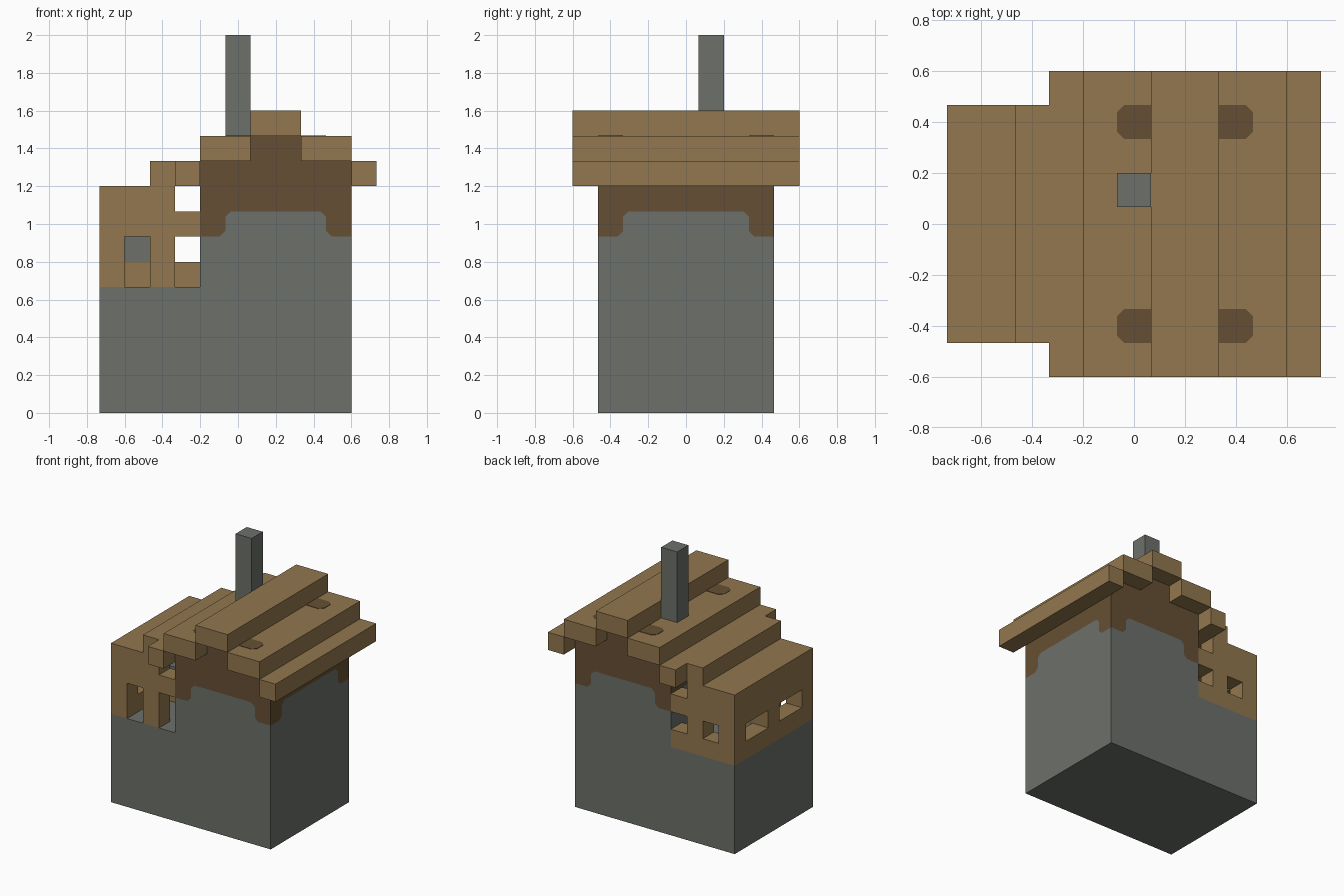
import bpy
import bmesh
from itertools import product

U = 2 / 15  # one building block

if "Cube" in bpy.data.objects:
    bpy.data.objects.remove(bpy.data.objects["Cube"], do_unlink=True)


def material(name, rgb):
    lin = [((c / 255 + 0.055) / 1.055) ** 2.4 for c in rgb] + [1]
    m = bpy.data.materials.new(name)
    m.use_nodes = True
    m.diffuse_color = lin
    m.node_tree.nodes["Principled BSDF"].inputs["Base Color"].default_value = lin
    return m


stone = material("grey stone", (108, 112, 106))
timber = material("light timber", (146, 119, 78))
plank = material("dark planks", (102, 79, 51))


def finish(bm, name, mats):
    """Weld, orient, scale from blocks to units and add to the scene."""
    bmesh.ops.remove_doubles(bm, verts=bm.verts, dist=0.001)
    bmesh.ops.recalc_face_normals(bm, faces=bm.faces)
    for v in bm.verts:
        v.co *= U
    mesh = bpy.data.meshes.new(name)
    bm.to_mesh(mesh)
    bm.free()
    for m in mats:
        mesh.materials.append(m)
    obj = bpy.data.objects.new(name, mesh)
    bpy.context.collection.objects.link(obj)
    return obj


def blocks(x0, x1, y0, y1, z0, z1):
    """Set of unit blocks filling a box."""
    return {(x0 + i, y0 + j, z0 + k) for i, j, k in
            product(range(int(x1 - x0)), range(int(y1 - y0)), range(int(z1 - z0)))}


def build_blocks(name, cells, mat):
    """Skin a set of blocks, then join the flat areas."""
    bm = bmesh.new()
    for cell in cells:
        for axis, side in product(range(3), (0, 1)):
            near = list(cell)
            near[axis] += 2 * side - 1
            if tuple(near) in cells:
                continue
            quad = []
            for a, b in ((0, 0), (1, 0), (1, 1), (0, 1)):
                p = list(cell)
                p[axis] += side
                p[(axis + 1) % 3] += a
                p[(axis + 2) % 3] += b
                quad.append(bm.verts.new(p))
            bm.faces.new(quad)
    bmesh.ops.remove_doubles(bm, verts=bm.verts, dist=0.001)
    bmesh.ops.dissolve_limit(bm, angle_limit=0.01, verts=bm.verts, edges=bm.edges)
    return finish(bm, name, [mat])


# House body: stone walls with a notched border below dark planks
def border(a, b, c=0.22):
    half = [(0, 7), (1 - c, 7), (1, 7 + c), (1, 8 - c), (1 + c, 8)]
    return [(a + t, z) for t, z in half] + [(b - t, z) for t, z in reversed(half)]


bm = bmesh.new()


def panel(points, mat):
    f = bm.faces.new([bm.verts.new(p) for p in points])
    f.material_index = mat


W, E, M, D = -5.5, 4.5, -1.5, 3.5  # west, east, inner wall, half depth
long_edge, short_edge = border(M, E), border(-D, D)
gable = [(E, 10), (2.5, 10), (2.5, 11), (0.5, 11), (0.5, 10), (M, 10)]
for y in (-D, D):
    lower = [(E, 0), (W, 0), (W, 5), (M, 5)] + long_edge
    panel([(x, y, z) for x, z in lower], 0)
    panel([(x, y, z) for x, z in long_edge + gable], 1)
for x, floor in ((E, 0), (M, 5)):
    panel([(x, y, z) for y, z in [(D, floor), (-D, floor)] + short_edge], 0)
    panel([(x, y, z) for y, z in short_edge + [(D, 10), (-D, 10)]], 1)


def strip(p, q, mat):
    panel([(*p[:1], -D, p[1]), (*q[:1], -D, q[1]), (*q[:1], D, q[1]), (*p[:1], D, p[1])], mat)


for p, q in zip(gable, gable[1:]):
    strip(p, q, 1)
for p, q in (((W, 0), (E, 0)), ((W, 0), (W, 5)), ((W, 5), (M, 5))):
    strip(p, q, 0)
finish(bm, "house_body", [stone, plank])

# Timber annex: hollow, with doors, windows and open gaps under the roof
annex = blocks(W, M, -D, D, 5, 9) | blocks(-3.5, -2.5, -D, D, 9, 10)
annex -= blocks(-4.5, M, -2.5, 2.5, 5, 8)        # room
annex -= blocks(-3.5, M, -2.5, 2.5, 8, 9)        # raised ceiling
annex -= blocks(-2.5, M, -D, D, 8, 9)            # gap under the eave
for x in (-4.5, -2.5):
    annex -= blocks(x, x + 1, -D, -2.5, 5, 7)    # front doorways
    annex -= blocks(x, x + 1, 2.5, D, 6, 7)      # back windows
for y in (-2.5, 0.5):
    annex -= blocks(W, -4.5, y, y + 2, 6, 7)     # side windows
build_blocks("annex", annex, timber)

# Work stump with a stone block on it
build_blocks("stump", blocks(-4.5, -3.5, -0.5, 0.5, 5, 6), timber)
build_blocks("stump_stone", blocks(-4.5, -3.5, -0.5, 0.5, 6, 7), stone)

# Stepped roof
roof = set()
for x0, x1, z in ((-2.5, -1.5, 9), (-1.5, 0.5, 10), (0.5, 2.5, 11), (2.5, 4.5, 10), (4.5, 5.5, 9)):
    roof |= blocks(x0, x1, -4.5, 4.5, z, z + 1)
build_blocks("roof", roof, timber)

# Chimney
build_blocks("chimney", blocks(-0.5, 0.5, 0.5, 1.5, 11, 15), stone)

# Dark beam ends showing in the roof steps
bm = bmesh.new()
c = 0.22
outline = [(0, 0), (1 - c, 0), (1, c), (1, 1 - c), (1 - c, 1), (0, 1)]
for (x, s), y in product(((0.5, -1), (2.5, 1)), (-3.5, 2.5)):
    rings = [[bm.verts.new((x + s * a, y + b, z)) for a, b in outline] for z in (11, 11.02)]
    for ring in rings:
        bm.faces.new(ring)
    for i in range(len(outline)):
        bm.faces.new([rings[0][i - 1], rings[0][i], rings[1][i], rings[1][i - 1]])
finish(bm, "beam_ends", [plank])
